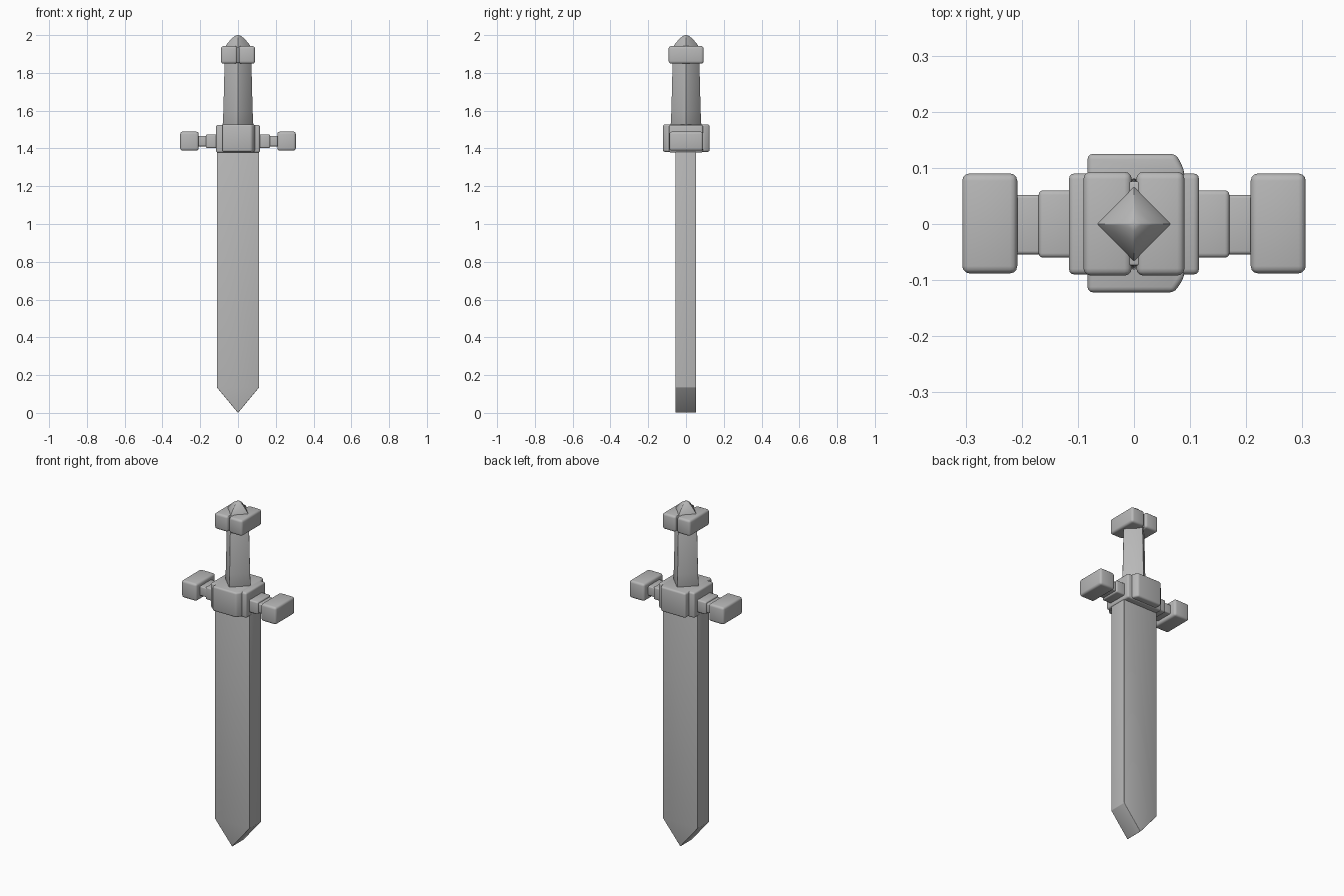
import bpy, bmesh, math

if "Cube" in bpy.data.objects:
    bpy.data.objects.remove(bpy.data.objects["Cube"])

steel = bpy.data.materials.new("grey steel")
steel.diffuse_color = (0.48, 0.48, 0.48, 1)
steel.use_nodes = True
steel.node_tree.nodes["Principled BSDF"].inputs["Base Color"].default_value = steel.diffuse_color


def finish(name, bm, bevel=0.0, segments=3):
    """Turn a bmesh into a named, softly bevelled object."""
    bmesh.ops.recalc_face_normals(bm, faces=bm.faces)
    mesh = bpy.data.meshes.new(name)
    bm.to_mesh(mesh)
    bm.free()
    obj = bpy.data.objects.new(name, mesh)
    bpy.context.collection.objects.link(obj)
    mesh.materials.append(steel)
    bpy.ops.object.select_all(action='DESELECT')
    obj.select_set(True)
    bpy.context.view_layer.objects.active = obj
    if bevel:
        mod = obj.modifiers.new("soft edges", 'BEVEL')
        mod.width = bevel
        mod.segments = segments
        mod.limit_method = 'ANGLE'
        mod.angle_limit = math.radians(25)
        bpy.ops.object.modifier_apply(modifier=mod.name)
    bpy.ops.object.shade_smooth_by_angle(angle=math.radians(35))
    return obj


def prism(name, outline, axis, low, high, bevel=0.0):
    """Extrude a 2D outline along y (from xz points) or z (from xy points)."""
    bm = bmesh.new()
    place = (lambda a, b, h: (a, h, b)) if axis == 'Y' else (lambda a, b, h: (a, b, h))
    rings = [[bm.verts.new(place(a, b, h)) for a, b in outline] for h in (low, high)]
    bm.faces.new(rings[0])
    bm.faces.new(rings[1])
    n = len(outline)
    for i in range(n):
        j = (i + 1) % n
        bm.faces.new((rings[0][i], rings[0][j], rings[1][j], rings[1][i]))
    return finish(name, bm, bevel)


def block(name, x, y, z, bevel=0.01):
    return prism(name, [(x[0], y[0]), (x[1], y[0]), (x[1], y[1]), (x[0], y[1])],
                 'Z', z[0], z[1], bevel)


def diamond(name, levels, bevel):
    """Stack diamond cross-sections given as (half diagonal, height)."""
    bm = bmesh.new()
    rings = [[bm.verts.new((r * c, r * s, z)) for c, s in ((1, 0), (0, 1), (-1, 0), (0, -1))]
             for r, z in levels]
    bm.faces.new(rings[0])
    bm.faces.new(rings[-1])
    for a, b in zip(rings, rings[1:]):
        for i in range(4):
            j = (i + 1) % 4
            bm.faces.new((a[i], a[j], b[j], b[i]))
    return finish(name, bm, bevel, 2)


# Thick flat blade with a wedge point
prism("blade", [(0, 0), (0.112, 0.135), (0.112, 1.40), (-0.112, 1.40), (-0.112, 0.135)],
      'Y', -0.055, 0.053, 0.002)

# Guard centre with raised front and back plates
block("guard_core", (-0.116, 0.116), (-0.09, 0.09), (1.378, 1.525), 0.01)
prism("guard_plates",
      [(-0.083, -0.122), (0.072, -0.122), (0.09, -0.095), (0.09, 0.095),
       (0.075, 0.125), (-0.083, 0.125)], 'Z', 1.382, 1.527, 0.01)

# Stepped guard arms and their end blocks
for side, label in ((-1, "left"), (1, "right")):
    def span(a, b):
        return tuple(sorted((side * a, side * b)))
    block(label + "_arm_inner", span(0.10, 0.17), (-0.06, 0.06), (1.402, 1.475), 0.008)
    block(label + "_arm_outer", span(0.15, 0.225), (-0.054, 0.052), (1.411, 1.466), 0.006)
    block(label + "_guard_end", span(0.208, 0.306), (-0.088, 0.09), (1.388, 1.489), 0.013)

# Diamond-section grip
diamond("grip", [(0.084, 1.50), (0.079, 1.60), (0.072, 1.88)], 0.004)

# Pommel halves split by a groove, joined by a core, topped by a rounded point
for side, label in ((-1, "left"), (1, "right")):
    xs = tuple(sorted((side * 0.004, side * 0.09)))
    block(label + "_pommel_half", xs, (-0.092, 0.093), (1.849, 1.942), 0.013)
block("pommel_core", (-0.04, 0.04), (-0.074, 0.076), (1.853, 1.938), 0.004)
diamond("pommel_point", [(0.07, 1.925), (0.064, 1.947), (0.034, 1.983), (0.014, 1.997), (0.004, 2.0)], 0.003)
